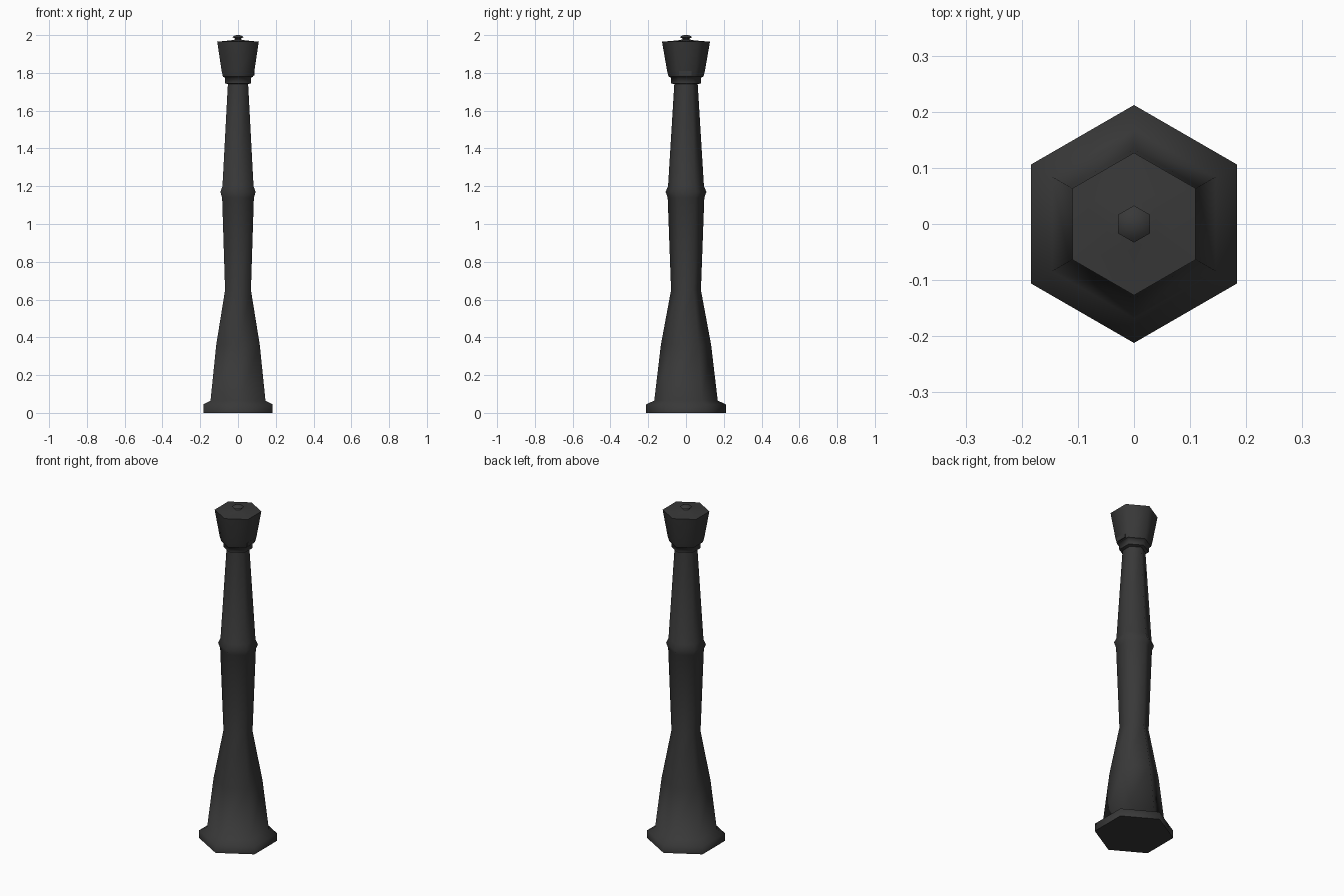
import bpy, bmesh, math

if "Cube" in bpy.data.objects:
    bpy.data.objects.remove(bpy.data.objects["Cube"])

iron = bpy.data.materials.new("dark iron")
iron.diffuse_color = (0.04, 0.04, 0.04, 1)
iron.use_nodes = True
iron.node_tree.nodes["Principled BSDF"].inputs["Base Color"].default_value = iron.diffuse_color


def hex_lathe(name, profile):
    """Stack of hexagonal rings (radius, height), corners on the y axis."""
    bm = bmesh.new()
    rings = []
    for r, z in profile:
        rings.append([bm.verts.new((r * math.sin(i * math.pi / 3),
                                    -r * math.cos(i * math.pi / 3), z)) for i in range(6)])
    for a, b in zip(rings, rings[1:]):
        for i in range(6):
            j = (i + 1) % 6
            bm.faces.new((a[i], a[j], b[j], b[i]))
    bm.faces.new(rings[0][::-1])
    bm.faces.new(rings[-1])
    return finish(name, bm)


def finish(name, bm):
    bmesh.ops.recalc_face_normals(bm, faces=bm.faces)
    me = bpy.data.meshes.new(name)
    bm.to_mesh(me)
    bm.free()
    me.materials.append(iron)
    ob = bpy.data.objects.new(name, me)
    bpy.context.collection.objects.link(ob)
    bpy.ops.object.select_all(action='DESELECT')
    ob.select_set(True)
    bpy.context.view_layer.objects.active = ob
    bpy.ops.object.shade_smooth_by_angle(angle=math.radians(66))
    return ob


# Foot, flared pedestal, shaft with ring, and collar
hex_lathe("post", [
    (0.212, 0), (0.212, 0.045), (0.168, 0.065), (0.133, 0.36),
    (0.079, 0.65), (0.097, 1.14), (0.108, 1.17), (0.095, 1.20),
    (0.062, 1.74), (0.080, 1.745), (0.080, 1.775), (0.092, 1.78)])

# Tapered lantern head with a shallow lid
hex_lathe("lantern", [
    (0.092, 1.78), (0.100, 1.81), (0.127, 1.965), (0.045, 1.972), (0.022, 1.976)])

# Finial knob
hex_lathe("finial", [
    (0.022, 1.974), (0.017, 1.982), (0.033, 1.988), (0.026, 1.994), (0.012, 2.0)])

# Small service plate low on the right side of the lantern
bm = bmesh.new()
bmesh.ops.create_cube(bm, size=1)
for v in bm.verts:
    v.co.x = 0.083 + v.co.x * 0.009
    v.co.y = -0.004 + v.co.y * 0.066
    v.co.z = 1.797 + v.co.z * 0.024
finish("service_plate", bm)
